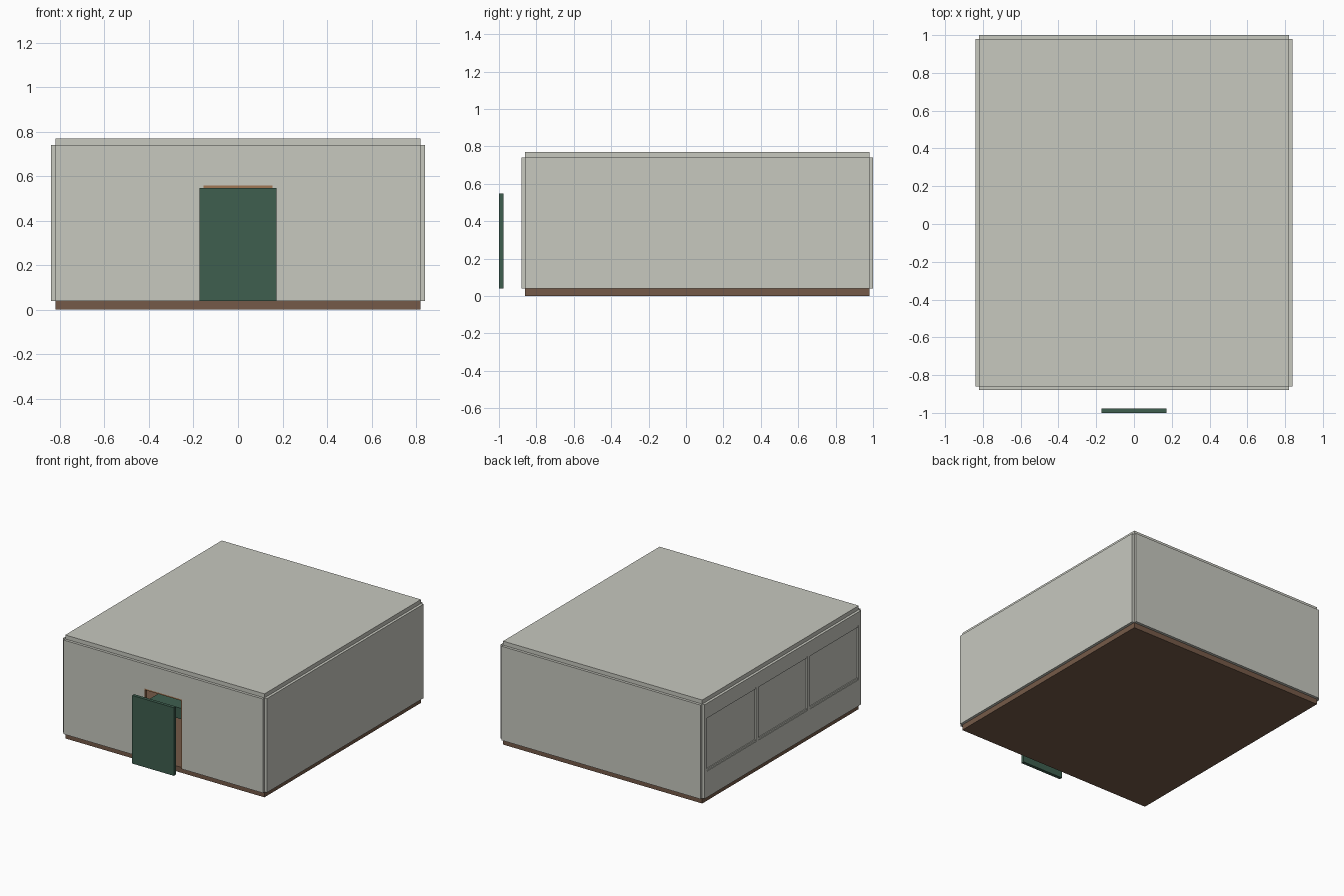
import bpy, bmesh

if "Cube" in bpy.data.objects:
    bpy.data.objects.remove(bpy.data.objects["Cube"])


def srgb(c):
    c /= 255
    return c / 12.92 if c <= 0.04045 else ((c + 0.055) / 1.055) ** 2.4


def material(name, r, g, b):
    m = bpy.data.materials.new(name)
    m.diffuse_color = (srgb(r), srgb(g), srgb(b), 1)
    m.use_nodes = True
    m.node_tree.nodes["Principled BSDF"].inputs["Base Color"].default_value = m.diffuse_color
    return m


WALL = material("warm_grey_wall", 199, 200, 191)
FLOOR = material("brown_floor", 117, 90, 72)
WOOD = material("tan_wood", 160, 118, 84)
GREEN = material("dark_green", 62, 95, 79)


def box(name, x, y, z, mat):
    """Box from (min, max) ranges on each axis."""
    bm = bmesh.new()
    bmesh.ops.create_cube(bm, size=1)
    for v in bm.verts:
        v.co = [r[0] if c < 0 else r[1] for c, r in zip(v.co, (x, y, z))]
    me = bpy.data.meshes.new(name)
    bm.to_mesh(me)
    bm.free()
    me.materials.append(mat)
    ob = bpy.data.objects.new(name, me)
    bpy.context.collection.objects.link(ob)
    return ob


X, Y0, Y1 = 0.82, -0.86, 0.98     # room footprint
Z0, Z1, T = 0.04, 0.74, 0.02      # wall base, wall top, wall thickness

# floor and roof slabs
box("floor", (-X, X), (Y0, Y1), (0, Z0), FLOOR)
box("roof", (-X, X), (Y0, Y1), (Z1, 0.77), WALL)

# solid back and right walls
box("back_wall", (-X, X), (Y1, Y1 + T), (Z0, Z1), WALL)
box("right_wall", (X, X + T), (Y0, Y1), (Z0, Z1), WALL)

# front wall around the doorway, with a thin wooden frame
D, DT = 0.155, 0.557
for side, s in (("left", -1), ("right", 1)):
    box("front_wall_" + side, sorted((s * D, s * X)), (Y0 - T, Y0), (Z0, Z1), WALL)
    box("door_jamb_" + side, sorted((s * (D - 0.007), s * D)), (Y0 - T, Y0), (Z0, DT), WOOD)
box("front_wall_header", (-D, D), (Y0 - T, Y0), (DT, Z1), WALL)
box("door_frame_top", (-D + 0.007, D - 0.007), (Y0 - T, Y0), (DT - 0.01, DT), WOOD)

# door panel standing in front of the doorway
box("door", (-0.172, 0.172), (-1.0, -0.976), (Z0, 0.547), GREEN)

# left wall: sill, header, posts and three recessed panes
W0, W1 = 0.235, 0.64
box("window_wall_sill", (-X - T, -X), (Y0, Y1), (Z0, W0), WALL)
box("window_wall_header", (-X - T, -X), (Y0, Y1), (W1, Z1), WALL)
step = (Y1 - Y0 - 0.03) / 3
for i in range(4):
    y = Y0 + i * step
    box(f"window_post_{i}", (-X - T, -X), (y, y + 0.03), (W0, W1), WALL)
    if i < 3:
        a, b = y + 0.03, y + step
        box(f"window_pane_{i}", (-X - 0.009, -X - 0.003), (a, b), (W0, W1), WALL)
        for part, z in (("lower", W0), ("upper", W1 - 0.014)):
            box(f"window_{part}_rail_{i}", (-X - 0.016, -X - 0.009), (a, b), (z, z + 0.014), WALL)

# green table inside, seen through the doorway
box("table_top", (-0.31, 0.0), (-0.6, -0.48), (0.25, 0.33), GREEN)
for i, x in enumerate((-0.3, -0.03)):
    box(f"table_leg_{i}", (x, x + 0.02), (-0.55, -0.53), (Z0, 0.25), GREEN)
